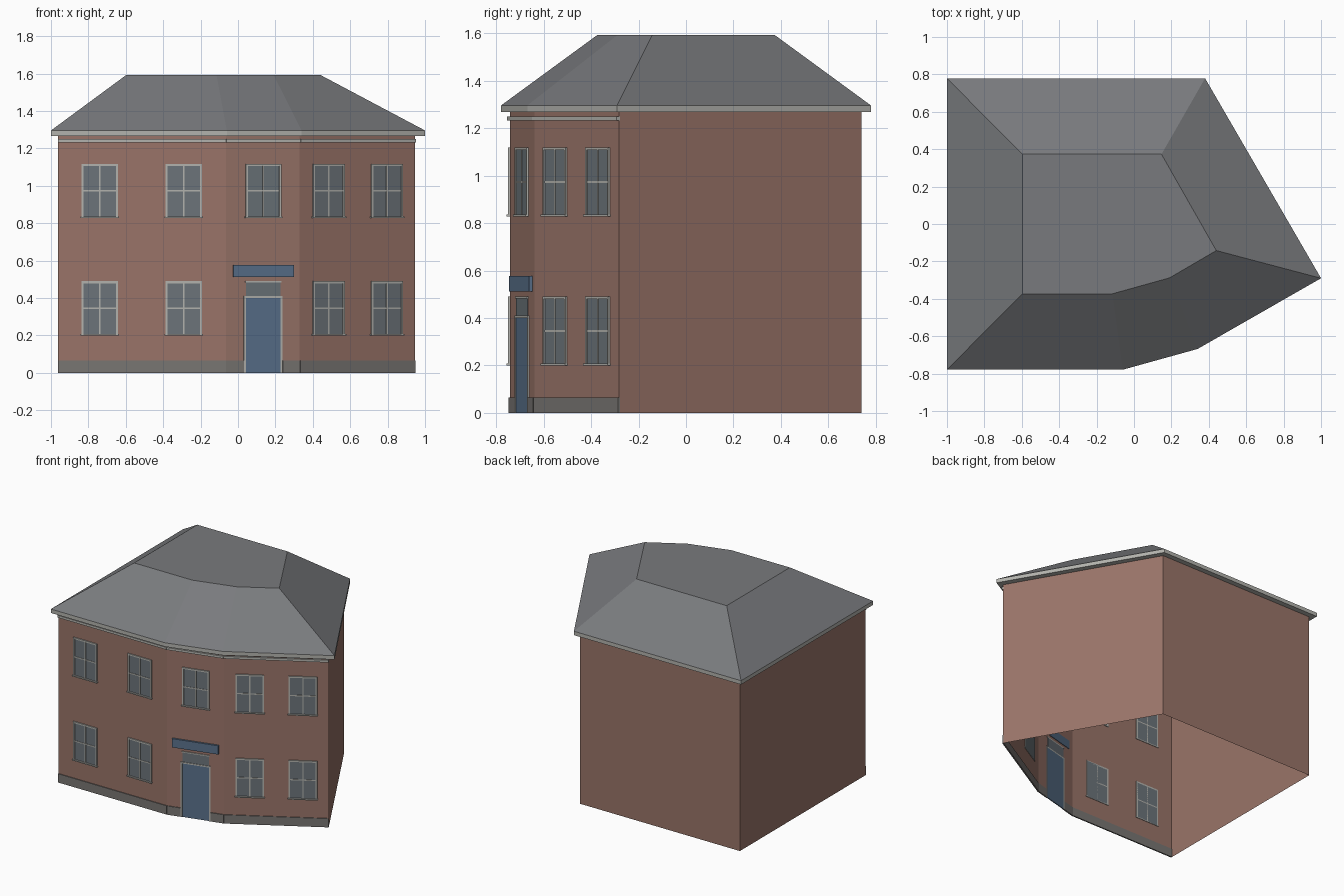
import bpy, bmesh, math
from mathutils import Matrix, Vector

if "Cube" in bpy.data.objects:
    bpy.data.objects.remove(bpy.data.objects["Cube"])


def material(name, rgb):
    m = bpy.data.materials.new(name)
    m.diffuse_color = (*rgb, 1)
    m.use_nodes = True
    m.node_tree.nodes["Principled BSDF"].inputs["Base Color"].default_value = m.diffuse_color
    return m


BRICK = material("brick", (0.32, 0.175, 0.14))
SLATE = material("slate", (0.19, 0.195, 0.205))
STONE = material("stone", (0.19, 0.18, 0.17))
TRIM = material("trim", (0.45, 0.45, 0.42))
GLASS = material("glass", (0.15, 0.175, 0.195))
BLUE = material("blue_paint", (0.1, 0.165, 0.26))


def to_mesh(name, bm, mat):
    bmesh.ops.recalc_face_normals(bm, faces=bm.faces)
    me = bpy.data.meshes.new(name)
    bm.to_mesh(me)
    bm.free()
    me.materials.append(mat)
    return me


def place(name, me, matrix=Matrix()):
    ob = bpy.data.objects.new(name, me)
    ob.matrix_world = matrix
    bpy.context.collection.objects.link(ob)
    return ob


def loft(name, rings, mat, bottom=False, top=False):
    """Shell through rings of (outline, z), with optional end caps."""
    bm = bmesh.new()
    loops = [[bm.verts.new((x, y, z)) for x, y in pts] for pts, z in rings]
    for a, b in zip(loops, loops[1:]):
        for i in range(len(a)):
            j = (i + 1) % len(a)
            bm.faces.new((a[i], a[j], b[j], b[i]))
    if bottom:
        bm.faces.new(loops[0])
    if top:
        bm.faces.new(loops[-1])
    return place(name, to_mesh(name, bm, mat))


def boxes(name, spans, mat):
    """Boxes in facade space: x0, x1, z0, z1, how far each stands proud."""
    bm = bmesh.new()
    back = 0.004
    for x0, x1, z0, z1, out in spans:
        m = Matrix.Translation(((x0 + x1) / 2, (back - out) / 2, (z0 + z1) / 2)) \
            @ Matrix.Diagonal((x1 - x0, out + back, z1 - z0, 1))
        bmesh.ops.create_cube(bm, size=1, matrix=m)
    return to_mesh(name, bm, mat)


# outlines, from the left front corner counter-clockwise
walls = [(-0.963, -0.742), (-0.065, -0.742), (0.33, -0.638), (0.947, -0.282),
         (0.357, 0.74), (-0.963, 0.74)]
eaves = [(-1, -0.779), (-0.06, -0.779), (0.34, -0.668), (1, -0.29),
         (0.38, 0.779), (-1, 0.779)]
ridge = [(-0.597, -0.373), (-0.115, -0.373), (0.19, -0.288), (0.44, -0.142),
         (0.147, 0.373), (-0.597, 0.373)]

# hollow brick shell, open underneath; roof closed by the eaves soffit
loft("walls", [(walls, 0), (walls, 1.267)], BRICK)
loft("eaves_board", [(eaves, 1.267), (eaves, 1.296)], TRIM, bottom=True)
loft("roof", [(eaves, 1.296), (ridge, 1.593)], SLATE, top=True)

# shared window meshes, origin at the bottom centre
W, H, T = 0.0975, 0.29, 0.011
frame = boxes("window_frame", [
    (-W, -W + T, 0, H, 0.008), (W - T, W, 0, H, 0.008),
    (-W, W, H - T, H, 0.008), (-W - 0.005, W + 0.005, 0, 0.008, 0.014),
    (-0.004, 0.004, 0, H, 0.005), (-W, W, H / 2 - 0.004, H / 2 + 0.004, 0.005)], TRIM)
pane = boxes("window_pane", [(-W + 0.005, W - 0.005, 0.004, H - 0.004, 0.002)], GLASS)

# facades: name, corner index, window positions (world x, sill height)
LOW, HIGH = 0.2, 0.828
facades = [
    ("left", 0, [(x, z) for x in (-0.74, -0.29) for z in (LOW, HIGH)]),
    ("door", 1, [(0.135, HIGH)]),
    ("right", 2, [(x, z) for x in (0.483, 0.795) for z in (LOW, HIGH)]),
]
for side, i, windows in facades:
    a, b = Vector(walls[i]), Vector(walls[i + 1])
    d = b - a
    angle, length = math.atan2(d.y, d.x), d.length
    base = Matrix.Translation((a.x, a.y, 0)) @ Matrix.Rotation(angle, 4, 'Z')

    def along(x):
        return (x - a.x) / math.cos(angle)

    # windows
    for n, (x, z) in enumerate(windows):
        m = base @ Matrix.Translation((along(x), 0, z))
        place(f"{side}_window_frame_{n}", frame, m)
        place(f"{side}_window_pane_{n}", pane, m)

    # cornice, and plinth leaving room for the door
    place(f"{side}_cornice", boxes("cornice", [(0, length, 1.233, 1.25, 0.012)], TRIM), base)
    runs = [(0, length)]
    if side == "door":
        runs = [(0, along(0.03)), (along(0.238), length)]
    place(f"{side}_plinth",
          boxes("plinth", [(p, q, 0, 0.065, 0.006) for p, q in runs], STONE), base)

    # entrance
    if side == "door":
        m = base @ Matrix.Translation((along(0.134), 0, 0))
        place("front_door", boxes("front_door", [(-0.097, 0.097, 0, 0.402, 0.003)], BLUE), m)
        place("door_frame", boxes("door_frame", [
            (-0.107, -0.096, 0, 0.41, 0.006), (0.096, 0.107, 0, 0.41, 0.006),
            (-0.107, 0.107, 0.4, 0.41, 0.006), (-0.1, 0.1, 0.482, 0.49, 0.006)], TRIM), m)
        place("fanlight", boxes("fanlight", [(-0.095, 0.095, 0.41, 0.484, 0.002)], GLASS), m)
        place("sign_board", boxes("sign_board", [(-0.167, 0.167, 0.512, 0.577, 0.014)], BLUE), m)
